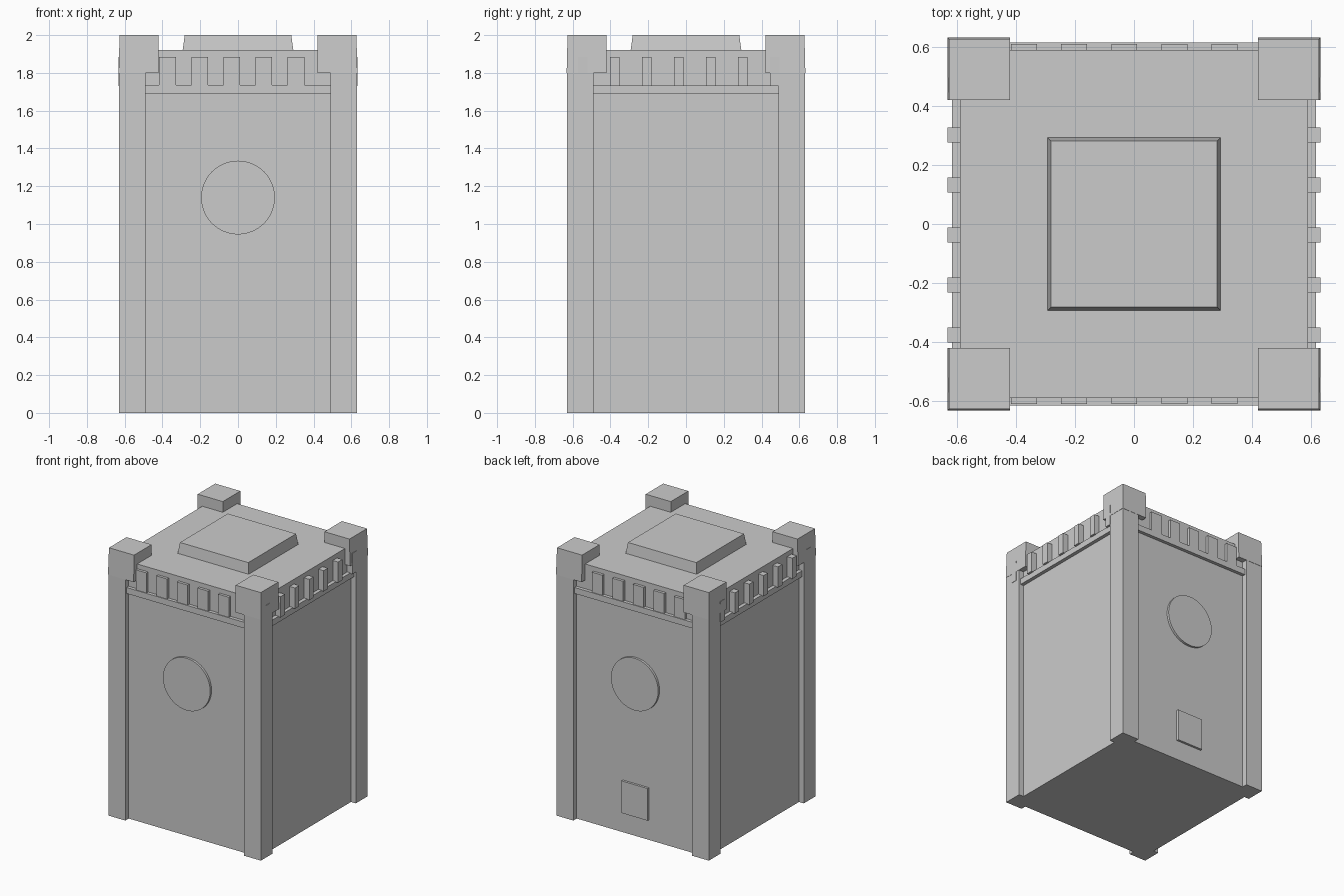
import bpy
import bmesh

old = bpy.data.objects.get("Cube")
if old:
    bpy.data.objects.remove(old, do_unlink=True)

stone = bpy.data.materials.new("light grey stone")
stone.use_nodes = True
grey = (0.6, 0.6, 0.6, 1.0)
stone.diffuse_color = grey
stone.node_tree.nodes["Principled BSDF"].inputs["Base Color"].default_value = grey

WALL = 0.59     # half width of the walls
EDGE = 0.63     # half width over the corner posts
POST = 0.49     # inner edge of a post
HEAD = 0.42     # inner edge of a post head


def finish(name, bm):
    bmesh.ops.recalc_face_normals(bm, faces=bm.faces)
    mesh = bpy.data.meshes.new(name)
    bm.to_mesh(mesh)
    bm.free()
    mesh.materials.append(stone)
    obj = bpy.data.objects.new(name, mesh)
    bpy.context.collection.objects.link(obj)
    return obj


def add_box(bm, xs, ys, zs, top_xs=None, top_ys=None):
    """Box between two corners, with an optional different top outline."""
    rings = []
    for z, (x0, x1), (y0, y1) in ((zs[0], xs, ys), (zs[1], top_xs or xs, top_ys or ys)):
        rings.append([bm.verts.new((x, y, z))
                      for x, y in ((x0, y0), (x1, y0), (x1, y1), (x0, y1))])
    low, high = rings
    bm.faces.new(low[::-1])
    bm.faces.new(high)
    for i in range(4):
        j = (i + 1) % 4
        bm.faces.new((low[i], low[j], high[j], high[i]))


def box(name, *args):
    bm = bmesh.new()
    add_box(bm, *args)
    return finish(name, bm)


# Main body with a flat roof
box("tower_body", (-WALL, WALL), (-WALL, WALL), (0, 1.92))

# Raised roof platform with sloping sides
box("roof_platform", (-0.293, 0.293), (-0.293, 0.293), (1.92, 2.0),
    (-0.282, 0.282), (-0.282, 0.282))

# Ledge under the dentils
box("wall_ledge", (-0.617, 0.617), (-0.615, 0.615), (1.69, 1.735))

# Corner posts and their slightly tapered heads
for sx, side in ((1, "left"), (-1, "right")):
    for sy, end in ((-1, "front"), (1, "back")):
        def span(s, inner, outer):
            return tuple(sorted((s * inner, s * outer)))
        box(f"{end}_{side}_post", span(sx, POST, EDGE), span(sy, POST, EDGE), (0, 1.87))
        box(f"{end}_{side}_post_head",
            span(sx, HEAD, 0.632), span(sy, HEAD, 0.632), (1.8, 2.0),
            span(sx, HEAD, 0.627), span(sy, HEAD, 0.627))

# Dentil rows: wide blocks on front and back, narrow deep ones on the sides
for s, name in ((-1, "front"), (1, "back")):
    bm = bmesh.new()
    for i in range(5):
        x = -0.373 + i * 0.17
        ys = sorted((s * 0.57, s * 0.61))
        add_box(bm, (x - 0.044, x + 0.044), ys, (1.735, 1.885))
    finish(f"{name}_dentils", bm)

for s, name in ((1, "left"), (-1, "right")):
    bm = bmesh.new()
    for i in range(7):
        y = -0.546 + i * 0.1695
        xs = sorted((s * 0.57, s * 0.633))
        add_box(bm, xs, (y - 0.025, y + 0.025), (1.73, 1.885))
    finish(f"{name}_dentils", bm)

# Round discs on the front and back walls
for s, name in ((-1, "front"), (1, "back")):
    bpy.ops.mesh.primitive_cylinder_add(
        vertices=64, radius=0.195, depth=0.04,
        location=(0, s * (WALL - 0.003), 1.14), rotation=(1.570796, 0, 0))
    disc = bpy.context.object
    disc.name = f"{name}_disc"
    disc.data.materials.append(stone)
    bpy.ops.object.shade_smooth_by_angle()

# Small hatch low on the back wall
box("back_hatch", (-0.108, 0.108), (0.57, 0.607), (0.15, 0.39))
